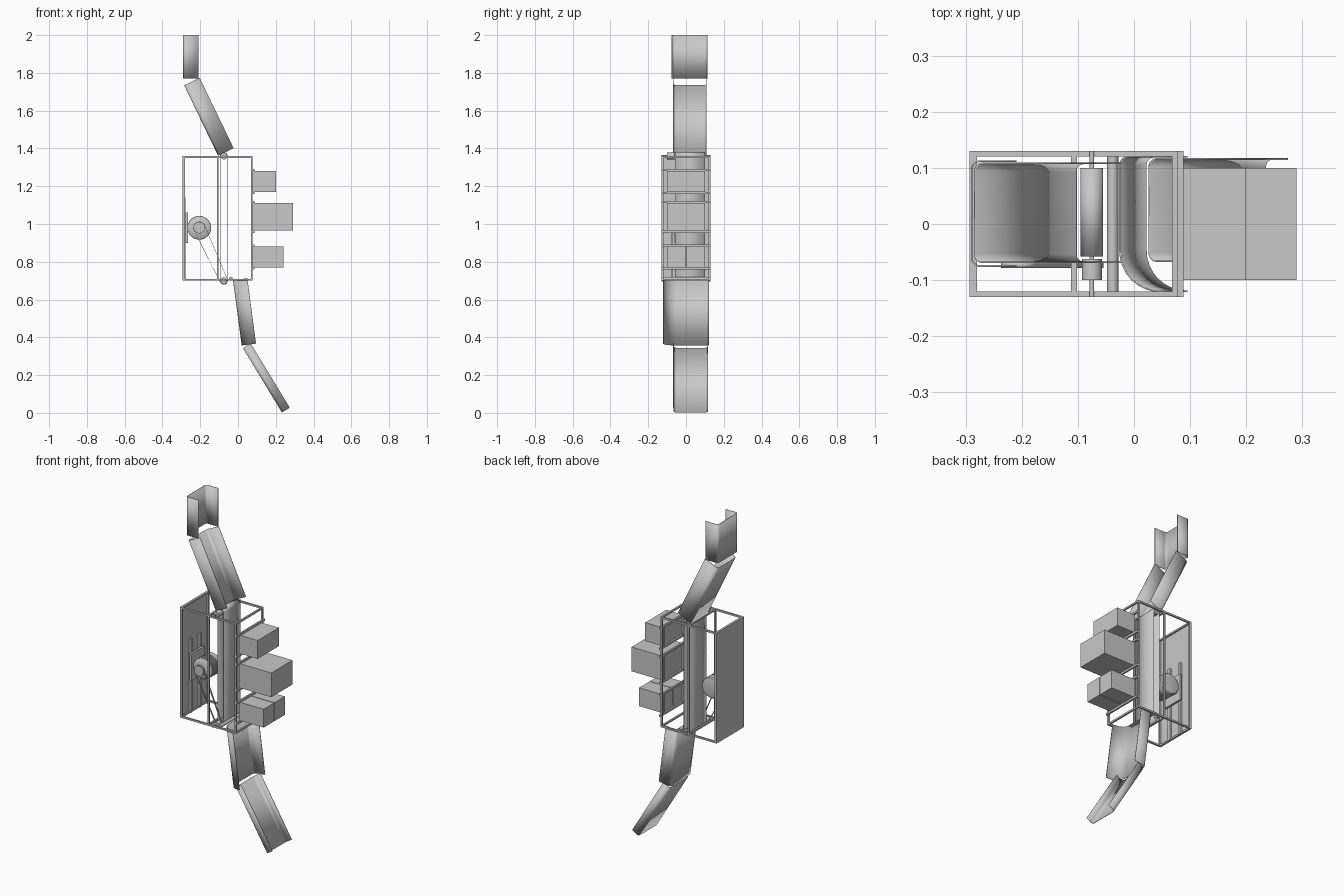
import bpy, bmesh, math
from mathutils import Vector

if "Cube" in bpy.data.objects:
    bpy.data.objects.remove(bpy.data.objects["Cube"], do_unlink=True)

GREY = (0.58, 0.58, 0.58, 1)
mat = bpy.data.materials.new("machine_grey")
mat.use_nodes = True
mat.diffuse_color = GREY
mat.node_tree.nodes["Principled BSDF"].inputs["Base Color"].default_value = GREY


def finish(name, bm, smooth=False):
    bmesh.ops.recalc_face_normals(bm, faces=bm.faces)
    me = bpy.data.meshes.new(name)
    bm.to_mesh(me)
    bm.free()
    me.materials.append(mat)
    ob = bpy.data.objects.new(name, me)
    bpy.context.collection.objects.link(ob)
    if smooth:
        bpy.ops.object.select_all(action="DESELECT")
        ob.select_set(True)
        bpy.context.view_layer.objects.active = ob
        bpy.ops.object.shade_smooth_by_angle(angle=math.radians(35))
    return ob


def box(name, x, y, z):
    """Box given by its (low, high) range on each axis."""
    bm = bmesh.new()
    bmesh.ops.create_cube(bm, size=1)
    for v in bm.verts:
        v.co = Vector([(a + b) / 2 + c * (b - a) for c, (a, b) in zip(v.co, (x, y, z))])
    return finish(name, bm)


def lathe(name, cx, cz, profile, sides=32):
    """Turned solid about an axis along y; profile is (y, radius) pairs."""
    bm = bmesh.new()
    rings = []
    for y, r in profile:
        rings.append([bm.verts.new((cx + r * math.cos(2 * math.pi * i / sides), y,
                                    cz + r * math.sin(2 * math.pi * i / sides)))
                      for i in range(sides)])
    for a, b in zip(rings, rings[1:]):
        for i in range(sides):
            j = (i + 1) % sides
            bm.faces.new((a[i], a[j], b[j], b[i]))
    bm.faces.new(rings[0])
    bm.faces.new(rings[-1])
    return finish(name, bm, True)


def sheet(name, start, end, thick):
    """Thin sheet between two matching rows of points."""
    bm = bmesh.new()
    a = [bm.verts.new(p) for p in start]
    b = [bm.verts.new(p) for p in end]
    for i in range(len(a) - 1):
        bm.faces.new((a[i], a[i + 1], b[i + 1], b[i]))
    bmesh.ops.remove_doubles(bm, verts=bm.verts, dist=1e-5)
    ob = finish(name, bm, True)
    mod = ob.modifiers.new("thickness", "SOLIDIFY")
    mod.thickness = thick
    mod.offset = 0
    return ob


def chute(name, top, bottom, depth, y0, y1, r0=0.015, r1=0.015):
    """Folded channel, open on its +x side, with rounded inner corners."""
    d = Vector((bottom[0] - top[0], 0, bottom[1] - top[1])).normalized()
    n = Vector((-d.z, 0, d.x))
    prof = [(depth, y0)]
    for i in range(9):
        t = i / 8 * math.pi / 2
        prof.append((r0 - r0 * math.sin(t), y0 + r0 - r0 * math.cos(t)))
    for i in range(9):
        t = i / 8 * math.pi / 2
        prof.append((r1 - r1 * math.cos(t), y1 - r1 + r1 * math.sin(t)))
    prof.append((depth, y1))
    rows = [[Vector((p[0], 0, p[1])) + n * q + Vector((0, y, 0)) for q, y in prof]
            for p in (top, bottom)]
    return sheet(name, *rows, 0.003)


def belt(name, c1, r1, c2, r2, y0, y1):
    """Closed belt wrapped round two wheels."""
    dx, dz = c2[0] - c1[0], c2[1] - c1[1]
    a = math.atan2(dz, dx)
    al = math.acos((r1 - r2) / math.hypot(dx, dz))
    pts = []
    for c, r, s, e in ((c1, r1, a + al, a + 2 * math.pi - al), (c2, r2, a - al, a + al)):
        for i in range(17):
            t = s + (e - s) * i / 16
            pts.append((c[0] + r * math.cos(t), c[1] + r * math.sin(t)))
    pts.append(pts[0])
    return sheet(name, [(x, y0, z) for x, z in pts], [(x, y1, z) for x, z in pts], 0.002)


# Frame: posts, long rails and cross bars
T = 0.01
X0, X1, XM, Y, Z0, Z1 = -0.29, 0.078, -0.112, 0.13, 0.70, 1.36
for side, y in (("front", (-Y, -Y + T)), ("back", (Y - T, Y))):
    for pos, x in (("outer", X0), ("middle", XM), ("inner", X1 - T)):
        box(f"{side}_{pos}_post", (x, x + T), y, (Z0, Z1))
    for level, z in (("lower", Z0), ("upper", Z1 - T)):
        box(f"{side}_{level}_rail", (X0, X1), y, (z, z + T))
for level, z in (("lower", Z0), ("upper", Z1 - T)):
    for pos, x in (("outer", X0), ("middle", XM), ("inner", X1 - T)):
        box(f"{level}_{pos}_cross_bar", (x, x + T), (-Y, Y), (z, z + T))
box("side_panel", (X0 - 0.003, X0 + 0.001), (-Y, Y), (Z0, Z1))

# Equipment boxes on cross rails
for name, x, z0, z1 in (("upper", 0.20, 1.17, 1.28), ("middle", 0.29, 0.965, 1.11),
                        ("lower", 0.24, 0.77, 0.88)):
    halves = ((-0.1, -0.002), (0.002, 0.1)) if name == "lower" else ((-0.1, 0.1),)
    for i, y in enumerate(halves):
        box(f"{name}_box_{i + 1}", (0.088, x), y, (z0, z1))
    for pos, z in (("bottom", z0 - 0.012), ("top", z1)):
        box(f"{name}_box_{pos}_rail", (X1, 0.088), (-Y, Y), (z, z + 0.012))
    for pos, y in (("front", -0.1), ("back", 0.09)):
        box(f"{name}_box_{pos}_bracket", (X1, 0.088), (y, y + 0.01), (z0, z1))

# Conveyor: rollers, shafts and flat belt
CX = -0.075
for level, z in (("lower", Z0), ("upper", Z1)):
    lathe(f"{level}_roller", CX, z, [(-0.058, 0.018), (0.1, 0.018)])
    lathe(f"{level}_collar", CX, z, [(-0.1, 0.018), (-0.062, 0.018)])
    lathe(f"{level}_shaft", CX, z, [(-Y, 0.004), (Y, 0.004)], 12)
belt("conveyor_belt", (CX, Z0), 0.019, (CX, Z1), 0.019, -0.058, 0.1)
lathe("guide_roller", -0.038, 0.71, [(-0.12, 0.01), (0.12, 0.01)], 16)

# Motor: cooling ribs, rounded cap, pulley and drive belt
MX, MZ = -0.205, 0.98
body = [(-0.05, 0.03), (-0.045, 0.052)]
for i in range(5):
    y = -0.04 + i * 0.012
    body += [(y, 0.062), (y + 0.006, 0.062), (y + 0.006, 0.054), (y + 0.012, 0.054)]
body += [(0.02, 0.063), (0.05, 0.063), (0.057, 0.058), (0.06, 0.048)]
lathe("motor", MX, MZ, body)
lathe("motor_pulley", MX, MZ, [(-0.078, 0.03), (-0.066, 0.03), (-0.066, 0.018), (-0.048, 0.018)])
belt("drive_belt", (MX, MZ), 0.031, (CX, Z0), 0.02, -0.078, -0.068)

# Motor mount on two slide rails
for pos, y in (("front", -0.05), ("back", 0.035)):
    box(f"{pos}_slide_rail", (X0, -0.277), (y, y + 0.018), (Z0, 1.14))
box("motor_mount_plate", (-0.277, -0.265), (-0.06, 0.065), (0.90, 1.06))

# Chutes feeding in at the top and out at the bottom
chute("inlet_chute", (-0.289, 2.0), (-0.289, 1.77), 0.08, -0.075, 0.112)
chute("upper_chute", (-0.284, 1.735), (-0.104, 1.362), 0.09, -0.068, 0.108)
chute("lower_chute", (-0.025, 0.703), (0.021, 0.357), 0.075, -0.12, 0.12, 0.073, 0.015)
chute("outlet_chute", (0.027, 0.344), (0.234, 0.003), 0.047, -0.066, 0.116)
